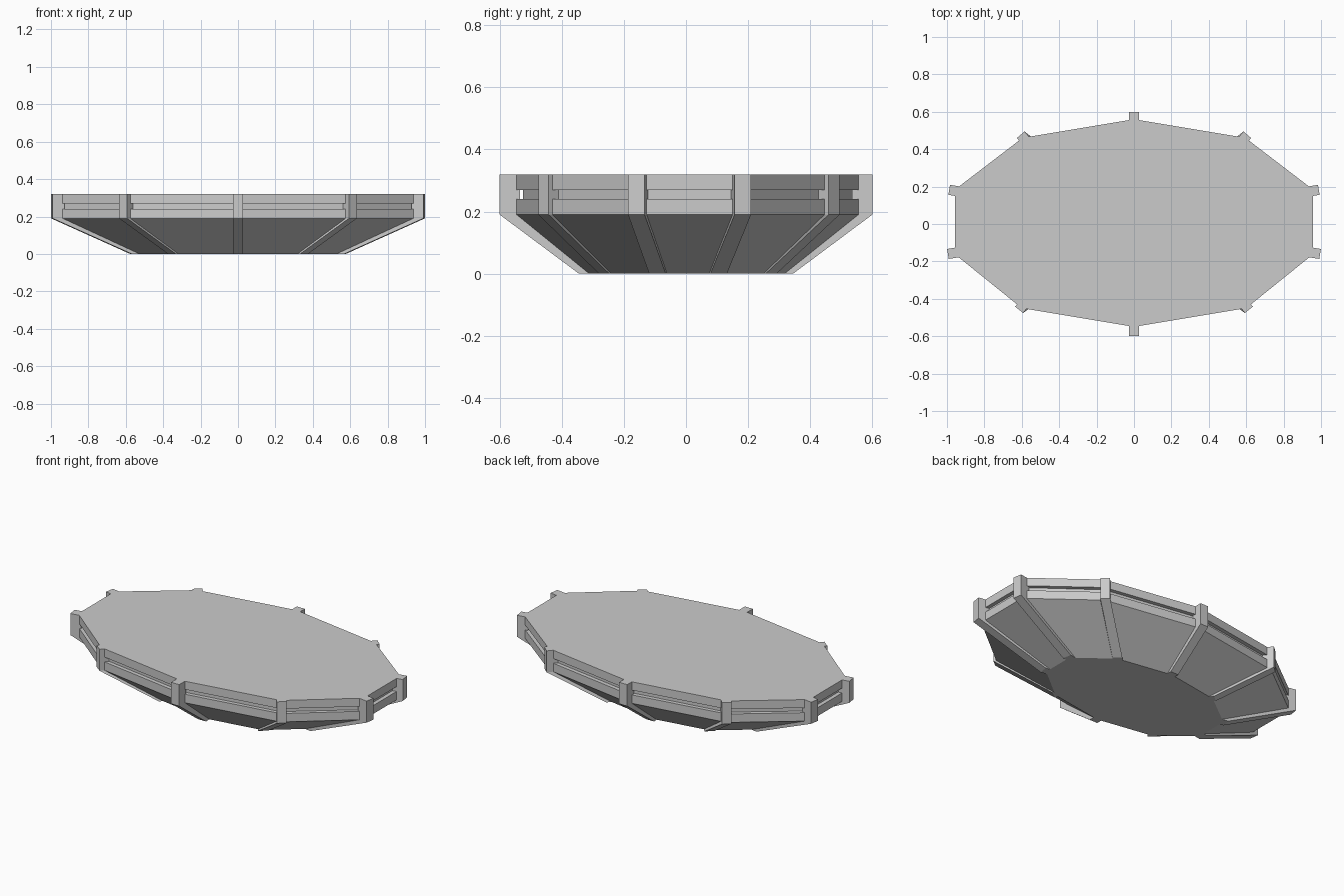
import bpy, bmesh
from math import radians, cos, sin
from mathutils import Vector

if "Cube" in bpy.data.objects:
    bpy.data.objects.remove(bpy.data.objects["Cube"])

TAPER = 0.575          # floor outline relative to rim outline
Z_RIM, Z_TOP = 0.19, 0.32


def mirrored(pts):
    """Close a right-hand half outline (back to front) around x = 0."""
    return pts + [(-x, y) for x, y in reversed(pts[1:-1])]


def loft(name, rings):
    """Capped solid through rings of equal vertex count."""
    bm = bmesh.new()
    loops = [[bm.verts.new(p) for p in ring] for ring in rings]
    n = len(loops[0])
    for a, b in zip(loops, loops[1:]):
        for i in range(n):
            j = (i + 1) % n
            bm.faces.new((a[i], a[j], b[j], b[i]))
    bm.faces.new(loops[0])
    bm.faces.new(loops[-1])
    bmesh.ops.recalc_face_normals(bm, faces=bm.faces)
    mesh = bpy.data.meshes.new(name)
    bm.to_mesh(mesh)
    bm.free()
    obj = bpy.data.objects.new(name, mesh)
    bpy.context.collection.objects.link(obj)
    return obj


outline = mirrored([(0, 0.56), (0.595, 0.461), (0.956, 0.185),
                    (0.956, -0.163), (0.6, -0.45), (0, -0.55)])


def ring(z, sx=1.0, sy=None):
    sy = sx if sy is None else sy
    return [(x * sx, y * sy, z) for x, y in outline]


# tapered hull and grooved rim in one solid
loft("hull_and_rim", [
    ring(0, TAPER), ring(Z_RIM), ring(0.241),
    ring(0.241, 0.975, 0.955), ring(0.27, 0.975, 0.955),
    ring(0.27), ring(Z_TOP)])

# ribs: upright on the rim, then sloping in to the floor
WIDTH, DEPTH = 0.054, 0.065
ribs = [(0, 0.6, 90), (0.606, 0.477, 49), (0.988, 0.183, 10),
        (0.995, -0.16, -9), (0.614, -0.459, -52), (0, -0.6, -90)]
ribs += [(-x, y, 180 - a) for x, y, a in ribs[1:-1]]
for i, (x, y, a) in enumerate(ribs):
    out = Vector((cos(radians(a)), sin(radians(a)), 0))
    side = Vector((-out.y, out.x, 0)) * WIDTH / 2

    def section(s, z):
        tip = Vector((x * s, y * s, z))
        return [tip + side, tip - side,
                tip - side - out * DEPTH, tip + side - out * DEPTH]

    loft(f"rib_{i + 1}", [section(TAPER, 0), section(1, Z_RIM),
                          section(1, Z_TOP)])
